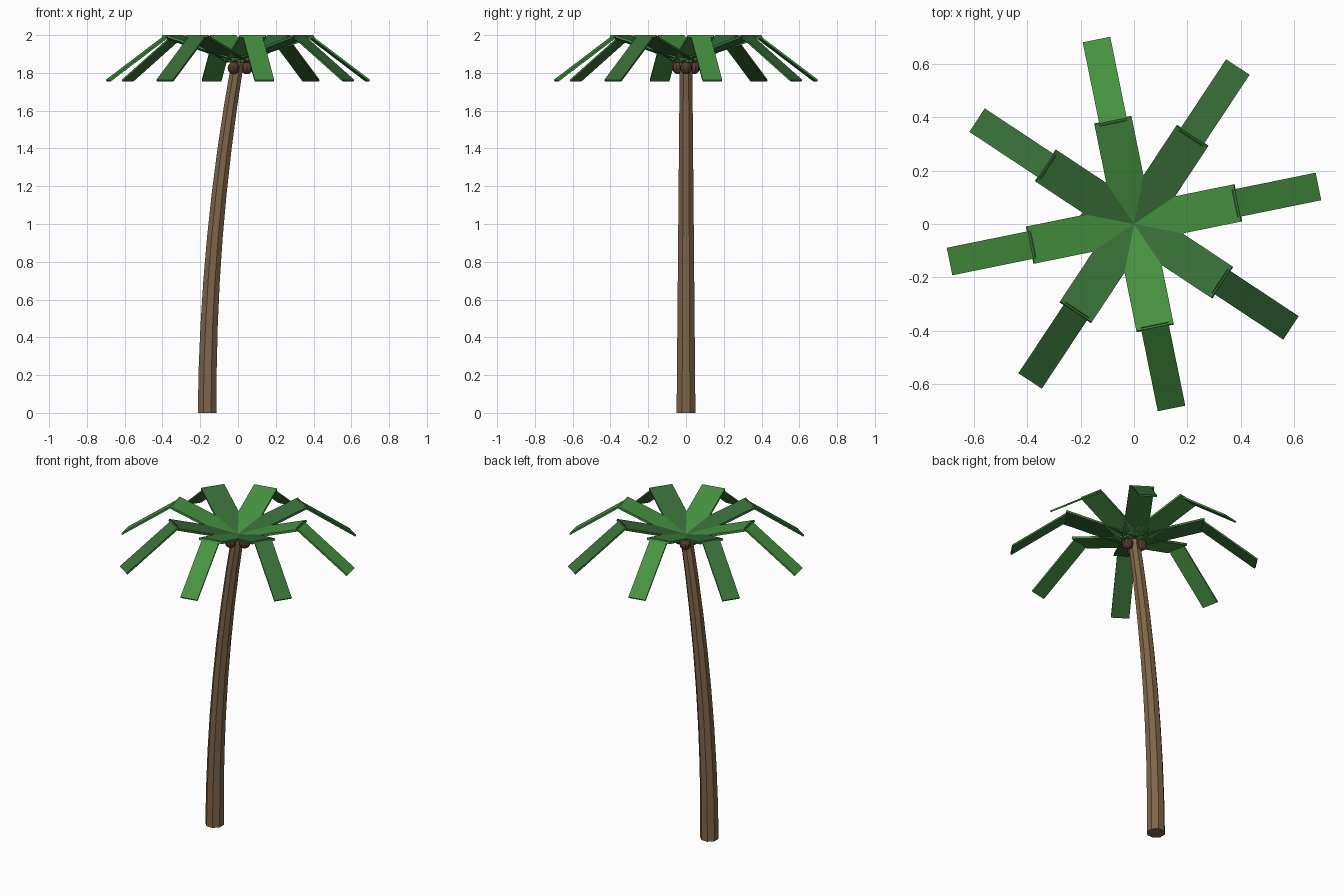
import bpy, bmesh, math
from mathutils import Matrix, Vector

cube = bpy.data.objects.get("Cube")
if cube:
    bpy.data.objects.remove(cube, do_unlink=True)


def material(name, rgb):
    mat = bpy.data.materials.new(name)
    mat.use_nodes = True
    mat.diffuse_color = (*rgb, 1)
    mat.node_tree.nodes["Principled BSDF"].inputs["Base Color"].default_value = (*rgb, 1)
    return mat


BARK = material("bark brown", (0.215, 0.130, 0.066))
NUT = material("coconut brown", (0.095, 0.046, 0.026))
LIGHT = material("light leaf green", (0.062, 0.285, 0.052))
DARK = material("dark leaf green", (0.040, 0.160, 0.040))


def add_object(name, bm, mat):
    bmesh.ops.recalc_face_normals(bm, faces=bm.faces)
    mesh = bpy.data.meshes.new(name)
    bm.to_mesh(mesh)
    bm.free()
    mesh.materials.append(mat)
    obj = bpy.data.objects.new(name, mesh)
    bpy.context.collection.objects.link(obj)
    return obj


# Trunk: tapering octagonal rings that follow a bending centre line
SIDES, SEGMENTS, HEIGHT = 8, 8, 1.865
bm = bmesh.new()
rings = []
for i in range(SEGMENTS + 1):
    t = i / SEGMENTS
    centre = Vector((-0.163 * (1 - t * t), 0, HEIGHT * t))
    radius = 0.054 + (0.036 - 0.054) * t
    ring = []
    for k in range(SIDES):
        a = math.tau * (k + 0.5) / SIDES
        ring.append(bm.verts.new(centre + radius * Vector((math.cos(a), math.sin(a), 0))))
    rings.append(ring)
for low, high in zip(rings, rings[1:]):
    for k in range(SIDES):
        n = (k + 1) % SIDES
        bm.faces.new((low[k], low[n], high[n], high[k]))
bm.faces.new(rings[0][::-1])
bm.faces.new(rings[-1])
add_object("trunk", bm, BARK)

# Coconuts: three under the crown
for i in range(3):
    a = math.tau * i / 3
    bm = bmesh.new()
    bmesh.ops.create_uvsphere(bm, u_segments=10, v_segments=8, radius=0.033)
    bmesh.ops.translate(bm, verts=bm.verts,
                        vec=(0.047 * math.cos(a), 0.047 * math.sin(a), 1.826))
    add_object(f"coconut_{i + 1}", bm, NUT)


def plank(name, start, end, width, thickness, angle, mat):
    """Thin board whose top runs between two (radius, height) points."""
    run, rise = end[0] - start[0], end[1] - start[1]
    length = math.hypot(run, rise)
    bm = bmesh.new()
    bmesh.ops.create_cube(bm, size=1)
    bmesh.ops.transform(bm, verts=bm.verts, matrix=(
        Matrix.Rotation(angle, 4, "Z")
        @ Matrix.Translation((start[0], 0, start[1]))
        @ Matrix.Rotation(-math.atan2(rise, run), 4, "Y")
        @ Matrix.Translation((length / 2, 0, -thickness / 2))
        @ Matrix.Diagonal((length, width, thickness, 1))))
    add_object(name, bm, mat)


# Fronds: a rising inner board and a narrower drooping outer board
for i in range(8):
    angle = math.radians(11.5 + 45 * i)
    mat = DARK if i % 2 else LIGHT
    plank(f"frond_inner_{i + 1}", (0, 1.868), (0.394, 2.0), 0.142, 0.013, angle, mat)
    plank(f"frond_outer_{i + 1}", (0.385, 2.0), (0.704, 1.763), 0.105, 0.010, angle, mat)
